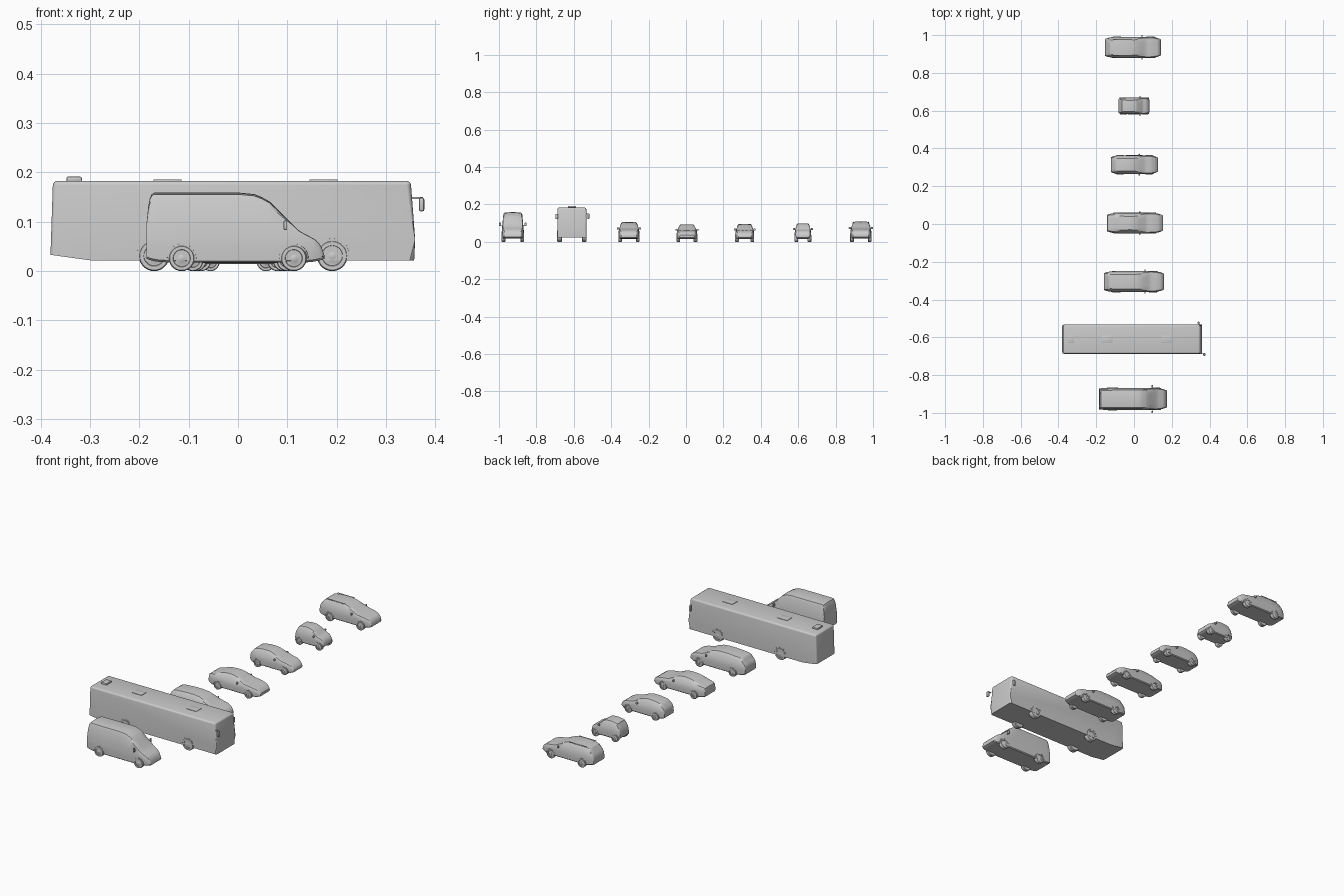
import bpy, bmesh, math
from mathutils import Matrix

if "Cube" in bpy.data.objects:
    bpy.data.objects.remove(bpy.data.objects["Cube"])

paint = bpy.data.materials.new("light_grey")
paint.diffuse_color = (0.6, 0.6, 0.6, 1)
paint.use_nodes = True
paint.node_tree.nodes["Principled BSDF"].inputs["Base Color"].default_value = paint.diffuse_color


def finish(bm, name, angle=38):
    """Turn a bmesh into a named, shaded object."""
    bmesh.ops.recalc_face_normals(bm, faces=bm.faces)
    me = bpy.data.meshes.new(name)
    bm.to_mesh(me)
    bm.free()
    ob = bpy.data.objects.new(name, me)
    me.materials.append(paint)
    bpy.context.collection.objects.link(ob)
    bpy.ops.object.select_all(action='DESELECT')
    ob.select_set(True)
    bpy.context.view_layer.objects.active = ob
    bpy.ops.object.shade_smooth_by_angle(angle=math.radians(angle))
    return ob


def add_box(bm, centre, size, bevel=0.0):
    m = Matrix.Translation(centre) @ Matrix.Diagonal((*size, 1))
    vs = bmesh.ops.create_cube(bm, size=1, matrix=m)['verts']
    if bevel:
        edges = list({e for v in vs for e in v.link_edges})
        bmesh.ops.bevel(bm, geom=edges, offset=bevel, segments=2,
                        affect='EDGES', profile=0.5)


def revolve(bm, x, y, z, side, profile, arc=2 * math.pi, steps=28):
    """Spin (radius, outward offset) points around a sideways axle."""
    closed = arc > 6
    rings = []
    for i in range(steps if closed else steps + 1):
        a = arc * i / steps
        rings.append([bm.verts.new((x + r * math.cos(a), y + side * o,
                                    z + r * math.sin(a))) for r, o in profile])
    for i in range(steps):
        a, b = rings[i], rings[(i + 1) % len(rings)]
        for j in range(len(profile) - 1):
            bm.faces.new((a[j], a[j + 1], b[j + 1], b[j]))
    if closed:
        bm.faces.new([r[0] for r in rings])
        bm.faces.new([r[-1] for r in rings])


def wheels(name, cy, axles, r, width_at, depth):
    """Four tyres with dished rims, and the arch lips around them."""
    tyre, lip = bmesh.new(), bmesh.new()
    d = depth
    rim = [(r * .9, -d), (r, -d * .85), (r, -d * .12), (r * .93, .0015),
           (r * .68, .0015), (r * .64, -.002), (r * .3, -.001), (r * .22, .0005)]
    arch = [(r * 1.02, -.008), (r * 1.02, .0006), (r * 1.13, .0006),
            (r * 1.16, -.008)]
    for x in axles:
        for s in (-1, 1):
            y = cy + s * width_at(x)
            revolve(tyre, x, y, r, s, rim)
            revolve(lip, x, y, r, s, arch, math.pi, 18)
    finish(tyre, name + "_wheels")
    finish(lip, name + "_wheel_arches")


def car(name, cy, w, top, belt, floor, roof, taper, axles, r, mirror):
    """Loft a body through cross-sections that follow the top line."""
    x0, x1 = top[0][0], top[-1][0]
    high = max(z for _, z in top)

    def width_at(x):
        u = 2 * (x - x0) / (x1 - x0) - 1
        return w * (1 - taper[u > 0] * abs(u) ** 6)

    def top_at(x):
        for (xa, za), (xb, zb) in zip(top, top[1:]):
            if x <= xb:
                return za + (zb - za) * (x - xa) / (xb - xa)
        return top[-1][1]

    # Extra stations keep the plan outline round and the sides smooth
    xs = sorted({p[0] for p in top} |
                {x0 + (x1 - x0) * t / 16 for t in range(17)})
    bm = bmesh.new()
    rings = []
    for x in xs:
        z, hw = top_at(x), width_at(x)
        u = abs(2 * (x - x0) / (x1 - x0) - 1)
        zb = floor + .008 * u ** 10
        bl = min(belt, z - .005)
        k = (z - bl) / (high - belt)
        rw = .9 + (roof - .9) * min(k, 1)
        half = [(.9, zb), (.98, zb + .004), (1, zb + .45 * (bl - zb)),
                (.99, zb + .75 * (bl - zb)), (.955, bl),
                (rw + .02, bl + .82 * (z - bl)), (rw - .06, bl + .95 * (z - bl)),
                (rw * .5, z - .0008)]
        ring = [bm.verts.new((x, cy - hw * f, zz)) for f, zz in half]
        ring.append(bm.verts.new((x, cy, z)))
        ring += [bm.verts.new((x, cy + hw * f, zz)) for f, zz in reversed(half)]
        rings.append(ring)
    n = len(rings[0])
    for a, b in zip(rings, rings[1:]):
        for j in range(n):
            bm.faces.new((a[j], a[(j + 1) % n], b[(j + 1) % n], b[j]))
    bm.faces.new(rings[0])
    bm.faces.new(rings[-1])
    finish(bm, name + "_body", 32)

    wheels(name, cy, axles, r, width_at, .018)

    # Door mirrors
    mx, mz, reach, tall = mirror
    bm = bmesh.new()
    for s in (-1, 1):
        add_box(bm, (mx, cy + s * (reach - .0055), mz), (.007, .011, tall), .002)
        add_box(bm, (mx, cy + s * (reach - .014), mz - tall * .3),
                (.004, .014, .003))
    finish(bm, name + "_mirrors")


# Panel van
car("van", -.926, .059,
    [(-.185, .1), (-.182, .13), (-.179, .147), (-.175, .156), (-.17, .159),
     (.003, .159), (.033, .156), (.048, .15), (.064, .141), (.095, .11),
     (.125, .081), (.142, .072), (.155, .065), (.164, .057), (.17, .047),
     (.175, .032)],
    .085, .017, .84, (.06, .25), (-.114, .113), .026, (.096, .093, .074, .019))

# Estate car
car("estate", -.305, .056,
    [(-.159, .055), (-.156, .068), (-.15, .075), (-.135, .097), (-.125, .102),
     (-.06, .107), (-.01, .107), (.02, .103), (.045, .094), (.085, .073),
     (.12, .067), (.142, .059), (.153, .05), (.159, .04)],
    .068, .016, .74, (.2, .25), (-.092, .1), .022, (.058, .072, .064, .011))

# Saloon
car("saloon", .005, .055,
    [(-.143, .052), (-.14, .063), (-.132, .068), (-.11, .073), (-.075, .087),
     (-.05, .092), (-.02, .094), (.0, .092), (.022, .086), (.065, .065),
     (.105, .06), (.133, .053), (.147, .044), (.153, .036)],
    .06, .014, .7, (.22, .28), (-.085, .092), .021, (.03, .065, .062, .01))

# Compact hatchback
car("hatchback", .314, .05,
    [(-.122, .05), (-.119, .062), (-.113, .07), (-.098, .087), (-.085, .091),
     (-.05, .096), (-.02, .096), (.0, .093), (.02, .085), (.06, .065),
     (.09, .06), (.111, .051), (.122, .043), (.127, .035)],
    .061, .014, .72, (.22, .28), (-.075, .08), .02, (.027, .066, .058, .01))

# Two seat city car
car("city_car", .625, .044,
    [(-.082, .046), (-.08, .058), (-.075, .07), (-.063, .092), (-.055, .095),
     (-.03, .099), (-.005, .098), (.012, .093), (.03, .08), (.047, .066),
     (.066, .059), (.077, .049), (.082, .036)],
    .063, .015, .74, (.16, .22), (-.056, .057), .019, (.032, .068, .053, .01))

# Off-road estate with roof rails
car("off_roader", .935, .056,
    [(-.153, .052), (-.15, .066), (-.144, .076), (-.126, .1), (-.115, .104),
     (-.07, .109), (-.03, .109), (.0, .105), (.022, .097), (.068, .074),
     (.1, .069), (.125, .062), (.137, .053), (.143, .04)],
    .07, .018, .76, (.2, .25), (-.09, .088), .023, (.042, .074, .065, .011))
bm = bmesh.new()
for s in (-1, 1):
    add_box(bm, (-.06, .935 + s * .041, .1065), (.1, .003, .004), .001)
finish(bm, "off_roader_roof_rails")

# Coach body: side profile extruded across, then rounded
CY, HW = -.61, .077
side = [(-.38, .033), (-.3, .022), (.357, .022), (.359, .064), (.35, .183),
        (-.375, .183)]
bm = bmesh.new()
left = [bm.verts.new((x, CY + HW, z)) for x, z in side]
right = [bm.verts.new((x, CY - HW, z)) for x, z in side]
bm.faces.new(left)
bm.faces.new(right)
for i in range(6):
    j = (i + 1) % 6
    bm.faces.new((left[i], left[j], right[j], right[i]))
round_edges = [e for e in bm.edges
               if max(v.co.z for v in e.verts) > .18
               or (e.verts[0].co.y == e.verts[1].co.y
                   and e.verts[0].co.z != e.verts[1].co.z
                   and min(abs(v.co.x) for v in e.verts) > .34)]
bmesh.ops.bevel(bm, geom=round_edges, offset=.009, segments=4,
                affect='EDGES', profile=0.5)
finish(bm, "coach_body")
wheels("coach", CY, (-.17, .191), .031, lambda x: HW, .024)

# Coach roof hatches and cooling unit
bm = bmesh.new()
for x in (-.143, .173):
    add_box(bm, (x, CY, .183), (.057, .042, .005), .001)
add_box(bm, (-.332, CY, .186), (.031, .042, .011), .003)
finish(bm, "coach_roof_units")

# Coach mirrors hanging from short arms: nearside ahead, offside beside
bm = bmesh.new()
add_box(bm, (.364, CY - .077, .148), (.022, .005, .004), .001)
add_box(bm, (.372, CY - .081, .135), (.011, .015, .028), .004)
add_box(bm, (.343, CY + .081, .15), (.005, .018, .004), .001)
add_box(bm, (.341, CY + .088, .137), (.01, .011, .03), .004)
finish(bm, "coach_mirrors")
